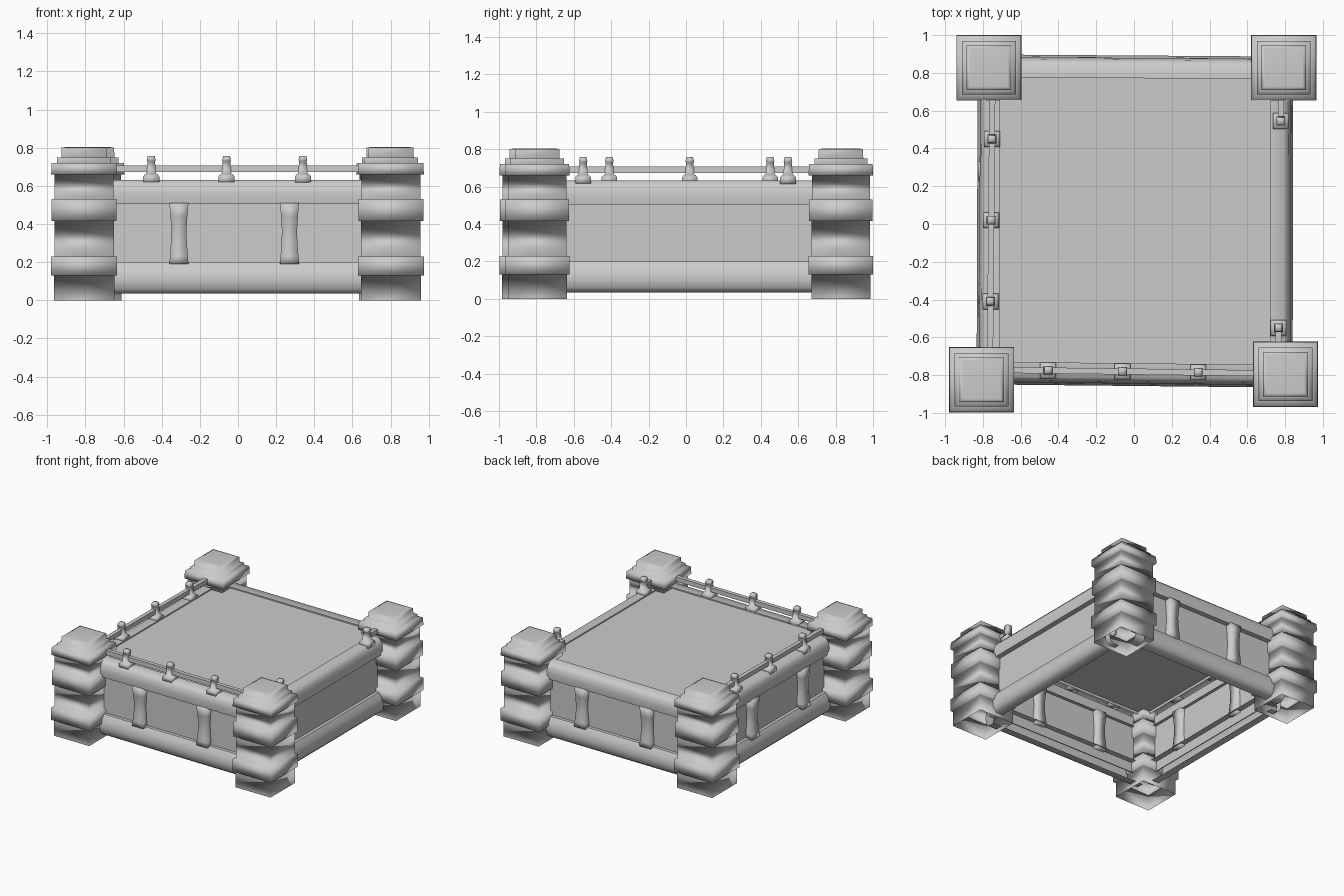
import bpy, bmesh
from mathutils import Vector

if "Cube" in bpy.data.objects:
    bpy.data.objects.remove(bpy.data.objects["Cube"], do_unlink=True)

stone = bpy.data.materials.new("grey stone")
stone.use_nodes = True
stone.diffuse_color = (0.6, 0.6, 0.6, 1)
stone.node_tree.nodes["Principled BSDF"].inputs["Base Color"].default_value = (0.6, 0.6, 0.6, 1)


def finish(name, bm, smooth=True):
    mesh = bpy.data.meshes.new(name)
    bmesh.ops.recalc_face_normals(bm, faces=bm.faces)
    for f in bm.faces:
        f.smooth = smooth
    bm.to_mesh(mesh)
    bm.free()
    mesh.materials.append(stone)
    ob = bpy.data.objects.new(name, mesh)
    bpy.context.collection.objects.link(ob)
    return ob


def square_stack(name, x, y, profile, closed_bottom=True):
    """Stacked square rings from (half width, height) pairs."""
    bm = bmesh.new()
    rings = [[bm.verts.new((x + sx * r, y + sy * r, z))
              for sx, sy in ((-1, -1), (1, -1), (1, 1), (-1, 1))] for r, z in profile]
    for a, b in zip(rings, rings[1:]):
        for i in range(4):
            j = (i + 1) % 4
            bm.faces.new((a[i], a[j], b[j], b[i]))
    bm.faces.new(rings[-1])
    if closed_bottom:
        bm.faces.new(rings[0][::-1])
    return finish(name, bm)


def sweep(name, start, end, profile, closed=False, smooth=True):
    """Straight run of an (outward offset, height) profile between two plan points."""
    a, b = Vector((*start, 0)), Vector((*end, 0))
    out = (b - a).normalized().cross(Vector((0, 0, 1)))
    bm = bmesh.new()
    rows = [[bm.verts.new(p + out * o + Vector((0, 0, z))) for o, z in profile] for p in (a, b)]
    n = len(profile)
    for i in range(n if closed else n - 1):
        j = (i + 1) % n
        bm.faces.new((rows[0][i], rows[1][i], rows[1][j], rows[0][j]))
    if closed:
        bm.faces.new(rows[0])
        bm.faces.new(rows[1][::-1])
    ob = finish(name, bm, smooth)
    if smooth:
        bpy.ops.object.select_all(action="DESELECT")
        ob.select_set(True)
        bpy.context.view_layer.objects.active = ob
        bpy.ops.object.shade_smooth_by_angle(angle=0.9)
    return ob


def bar(name, start, end, half, low, high):
    sweep(name, start, end, [(-half, low), (half, low), (half, high), (-half, high)], True, False)


# Corner towers, banded and hollow underneath
TOWER = [(.158, 0), (.158, .13), (.173, .13), (.173, .23), (.156, .23), (.156, .415),
         (.17, .415), (.17, .53), (.155, .53), (.155, .66), (.173, .66), (.17, .72),
         (.142, .72), (.142, .75), (.12, .75), (.118, .8), (.1, .803)]
TOWERS = {"front_right": (-.807, -.825), "front_left": (.802, -.795),
          "back_left": (.793, .828), "back_right": (-.768, .828)}
for side, (x, y) in TOWERS.items():
    square_stack(side + "_tower", x, y, TOWER, False)

# Walls run counter-clockwise so that the profiles face outward
LOWER = [(-.05, .2), (.03, .2), (.055, .16), (.065, .11), (.055, .06), (.03, .035), (-.03, .035)]
UPPER = [(-.055, .6), (-.055, .632), (.02, .632), (.042, .605), (.052, .56), (.045, .505), (-.03, .505)]
SIDES = {"front": ((-.72, -.785), (.72, -.8)), "left": ((.775, -.72), (.778, .72)),
         "back": ((.72, .822), (-.72, .832)), "right": ((-.763, .72), (-.768, -.72))}
for side, (a, b) in SIDES.items():
    sweep(side + "_lower_beam", a, b, LOWER)
    sweep(side + "_upper_beam", a, b, UPPER)
    bar(side + "_wall", a, b, .004, .12, .6)

# Waisted columns standing against three walls
COLUMN = [(.05, .19), (.047, .23), (.041, .31), (.04, .37), (.044, .44), (.05, .51)]
for i, (x, y) in enumerate([(-.31, -.795), (.27, -.8), (.34, .83), (-.25, .835),
                            (-.775, .28), (-.775, -.37)]):
    square_stack(f"column_{i}", x, y, COLUMN)

# Deck
bm = bmesh.new()
bm.faces.new([bm.verts.new((x, y, .622)) for x, y in
              ((-.72, -.735), (.725, -.75), (.73, .775), (-.715, .785))])
finish("deck", bm, False)

# Railing posts
POST = [(.042, .615), (.042, .65), (.03, .663), (.024, .665), (.02, .73), (.023, .735), (.018, .757)]
POSTS = [(-.455, -.775), (-.06, -.78), (.34, -.785), (-.752, .45), (-.757, .02), (-.76, -.41),
         (.777, .545), (.765, -.55)]
for i, (x, y) in enumerate(POSTS):
    square_stack(f"railing_post_{i}", x, y, POST)

# Rails, broken open on one side
bar("front_rail", (-.68, -.773), (.68, -.79), .016, .672, .708)
bar("right_rail", (-.75, .7), (-.762, -.7), .016, .672, .708)
bar("left_rail_back", (.777, .53), (.78, .7), .016, .672, .708)
bar("left_rail_front", (.763, -.7), (.765, -.53), .016, .672, .708)
